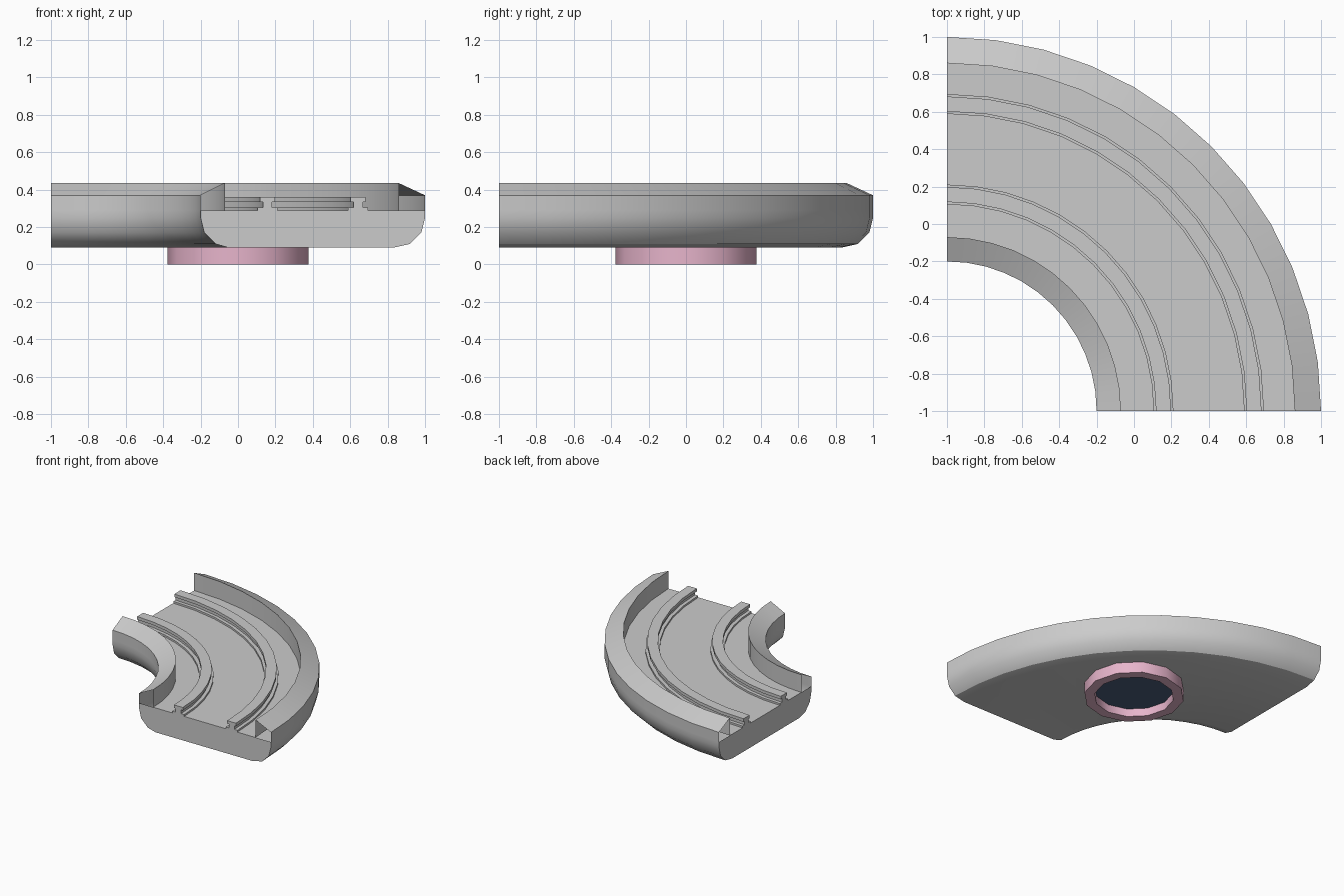
import bpy, bmesh, math

if "Cube" in bpy.data.objects:
    bpy.data.objects.remove(bpy.data.objects["Cube"])


def material(name, rgb):
    m = bpy.data.materials.new(name)
    m.diffuse_color = (*rgb, 1)
    m.use_nodes = True
    m.node_tree.nodes["Principled BSDF"].inputs["Base Color"].default_value = m.diffuse_color
    return m


def finish(name, bm, mat=None, recalc=True):
    bmesh.ops.remove_doubles(bm, verts=bm.verts, dist=1e-5)
    if recalc:
        bmesh.ops.recalc_face_normals(bm, faces=bm.faces)
    me = bpy.data.meshes.new(name)
    bm.to_mesh(me)
    bm.free()
    ob = bpy.data.objects.new(name, me)
    bpy.context.collection.objects.link(ob)
    if mat:
        me.materials.append(mat)
    bpy.context.view_layer.objects.active = ob
    ob.select_set(True)
    bpy.ops.object.shade_smooth_by_angle(angle=math.radians(31))
    ob.select_set(False)
    return ob


def sweep(bm, profile, cap, start=0.0, end=90.0, steps=12, origin=(-1, -1)):
    """Revolve a closed (x, z) profile about origin; cap lists the profile indices closing each end."""
    rings = []
    closed = end - start >= 360
    for i in range(steps + (0 if closed else 1)):
        a = math.radians(start + (end - start) * i / steps)
        rings.append([bm.verts.new((origin[0] + (x - origin[0]) * math.cos(a),
                                    origin[1] + (x - origin[0]) * math.sin(a), z))
                      for x, z in profile])
    n = len(profile)
    for i in range(steps):
        r0, r1 = rings[i], rings[(i + 1) % len(rings)]
        for j in range(n):
            k = (j + 1) % n
            bm.faces.new((r0[j], r0[k], r1[k], r1[j]))
    if not closed:
        bm.faces.new([rings[0][j] for j in cap])
        bm.faces.new([rings[-1][j] for j in reversed(cap)])


# curved tray: rounded underside, raised lips whose ends are left open
tray = [(-0.05, 0.09), (0.83, 0.09), (0.92, 0.11), (0.98, 0.17), (1.0, 0.25), (1.0, 0.29),
        (1.0, 0.37), (0.86, 0.435), (0.86, 0.29), (-0.07, 0.29), (-0.07, 0.435),
        (-0.2, 0.37), (-0.2, 0.29), (-0.2, 0.25), (-0.18, 0.17), (-0.12, 0.11)]
bm = bmesh.new()
sweep(bm, tray, [0, 1, 2, 3, 4, 5, 8, 9, 12, 13, 14, 15])
finish("curved_tray", bm)

# two rails with foot, web and head
half = [(0.053, 0.288), (0.053, 0.305), (0.025, 0.305), (0.025, 0.335), (0.04, 0.335), (0.04, 0.36)]
for name, cx in (("inner_rail", 0.158), ("outer_rail", 0.642)):
    prof = [(cx + x, z) for x, z in half] + [(cx - x, z) for x, z in reversed(half)]
    bm = bmesh.new()
    sweep(bm, prof, list(range(len(prof))))
    finish(name, bm)

# mounting ring below the tray
bm = bmesh.new()
sweep(bm, [(0.30, 0), (0.378, 0), (0.378, 0.1), (0.30, 0.1)], [], 0, 360, 12, (0, 0))
finish("mount_ring", bm, material("pink", (0.80, 0.46, 0.60)))

# dark disc recessed inside the ring
bm = bmesh.new()
bmesh.ops.create_circle(bm, cap_ends=True, segments=12, radius=0.30)
for v in bm.verts:
    v.co.z = 0.065
bmesh.ops.reverse_faces(bm, faces=[f for f in bm.faces if f.normal.z > 0])
finish("ring_disc", bm, material("dark_blue", (0.07, 0.11, 0.20)), recalc=False)
